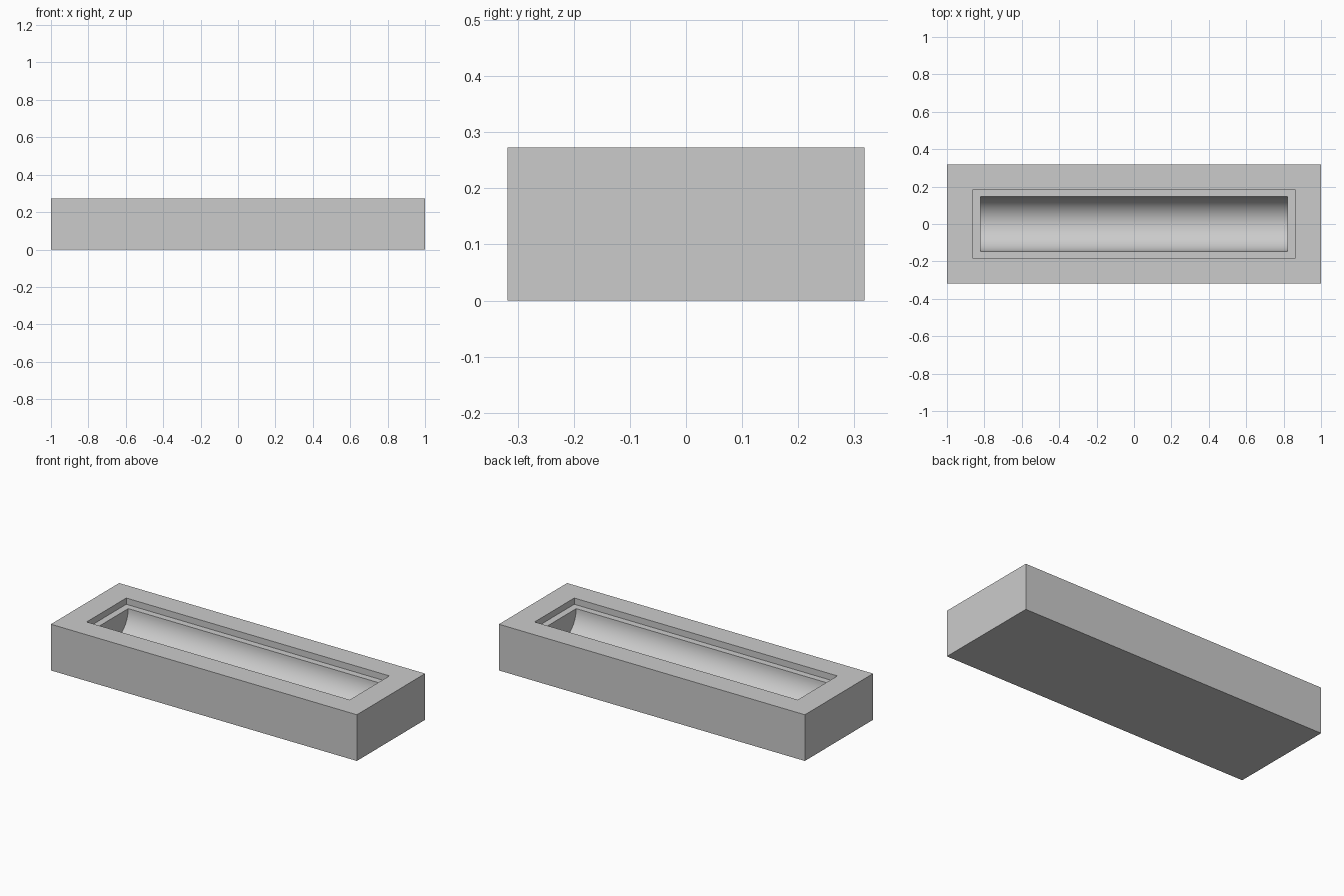
import bpy
import bmesh
from math import sin, cos, pi, radians

cube = bpy.data.objects.get("Cube")
if cube:
    bpy.data.objects.remove(cube, do_unlink=True)

HEIGHT = 0.273
LEDGE_Z = 0.236
TROUGH_X, RADIUS = 0.82, 0.146
SEGMENTS = 32

# Plain grey material
grey = bpy.data.materials.new("plain grey")
grey.use_nodes = True
colour = (0.6, 0.6, 0.6, 1)
grey.diffuse_color = colour
grey.node_tree.nodes["Principled BSDF"].inputs["Base Color"].default_value = colour

bm = bmesh.new()


def ring(x, y, z):
    """Rectangle of four corners, counter-clockwise from above."""
    return [bm.verts.new((sx * x, sy * y, z))
            for sx, sy in ((-1, -1), (1, -1), (1, 1), (-1, 1))]


def bridge(a, b):
    """Join two rectangles with a band of four faces."""
    for i in range(4):
        j = (i + 1) % 4
        bm.faces.new((a[i], a[j], b[j], b[i]))


# Outer block, top border, shallow recess and ledge
rings = [ring(1, 0.3185, 0), ring(1, 0.3185, HEIGHT),
         ring(0.86, 0.185, HEIGHT), ring(0.86, 0.185, LEDGE_Z),
         ring(TROUGH_X, RADIUS, LEDGE_Z)]
bm.faces.new(rings[0][::-1])
for lower, upper in zip(rings, rings[1:]):
    bridge(lower, upper)

# Half-round trough hanging from the ledge
front_left, front_right, back_right, back_left = rings[-1]


def arc(x, start, end):
    angles = [pi * i / SEGMENTS for i in range(1, SEGMENTS)]
    return [start] + [bm.verts.new((x, -RADIUS * cos(a), LEDGE_Z - RADIUS * sin(a)))
                      for a in angles] + [end]


arc_a = arc(-TROUGH_X, front_left, back_left)
arc_b = arc(TROUGH_X, front_right, back_right)
for i in range(SEGMENTS):
    face = bm.faces.new((arc_a[i], arc_b[i], arc_b[i + 1], arc_a[i + 1]))
    face.smooth = True

# Flat end walls of the trough
bm.faces.new(arc_a)
bm.faces.new(arc_b[::-1])
bmesh.ops.recalc_face_normals(bm, faces=bm.faces)

mesh = bpy.data.meshes.new("trough_block")
bm.to_mesh(mesh)
bm.free()
mesh.materials.append(grey)
block = bpy.data.objects.new("trough_block", mesh)
bpy.context.collection.objects.link(block)

# Smooth the curve, keep the corners sharp
bpy.ops.object.select_all(action="DESELECT")
block.select_set(True)
bpy.context.view_layer.objects.active = block
bpy.ops.object.shade_smooth_by_angle(angle=radians(30))
